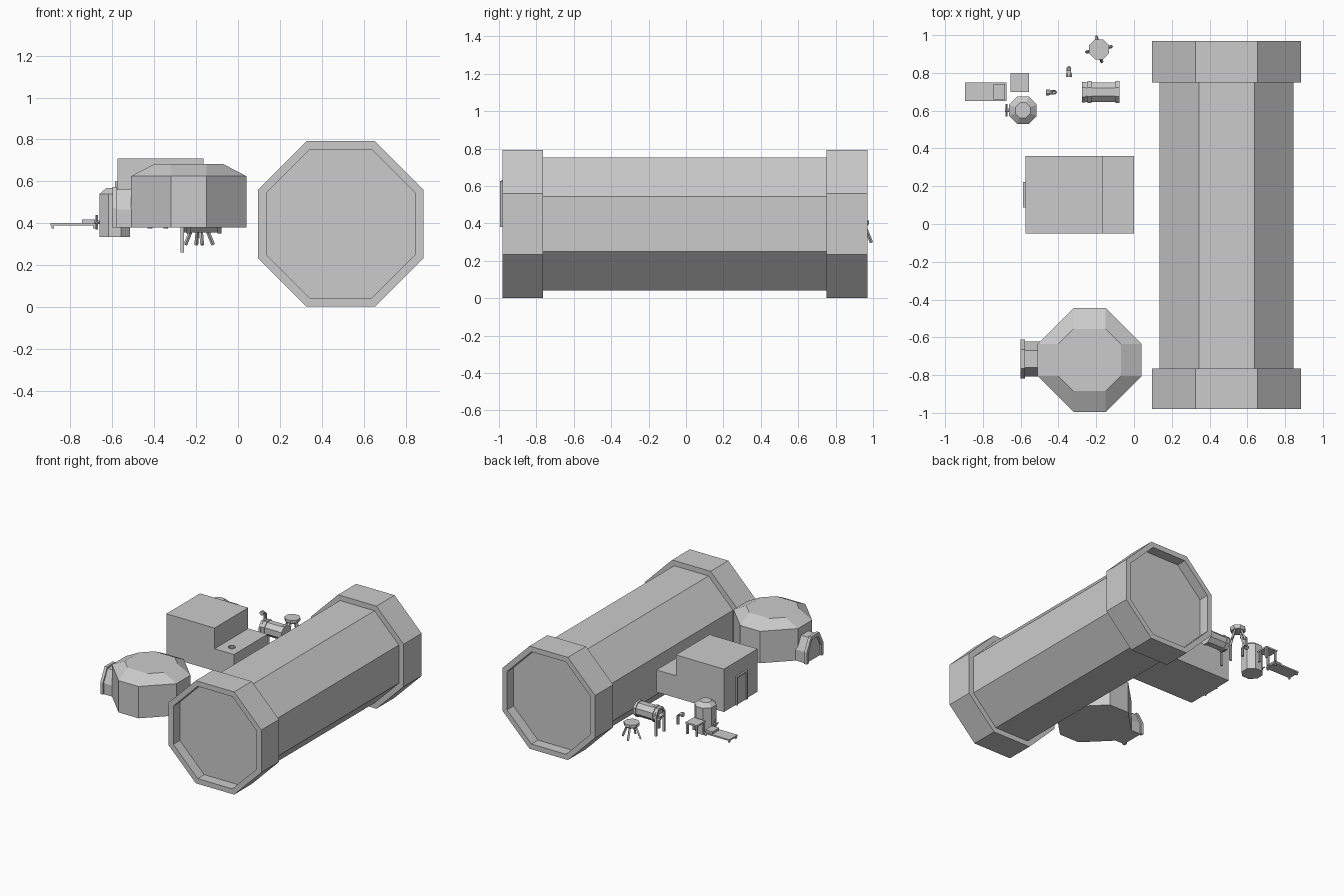
import bpy, bmesh, math
from mathutils import Vector

if "Cube" in bpy.data.objects:
    bpy.data.objects.remove(bpy.data.objects["Cube"])


def finish(bm, name):
    bmesh.ops.recalc_face_normals(bm, faces=bm.faces)
    me = bpy.data.meshes.new(name)
    bm.to_mesh(me)
    bm.free()
    ob = bpy.data.objects.new(name, me)
    bpy.context.collection.objects.link(ob)
    return ob


def loft(name, rings):
    """Closed solid through rings with equal point counts."""
    bm = bmesh.new()
    vs = [[bm.verts.new(p) for p in r] for r in rings]
    n = len(rings[0])
    for a, b in zip(vs, vs[1:]):
        for i in range(n):
            bm.faces.new((a[i], a[(i + 1) % n], b[(i + 1) % n], b[i]))
    bm.faces.new(vs[0])
    bm.faces.new(vs[-1])
    return finish(bm, name)


def box(name, x0, x1, y0, y1, z0, z1):
    q = [(x0, y0), (x1, y0), (x1, y1), (x0, y1)]
    return loft(name, [[(x, y, z) for x, y in q] for z in (z0, z1)])


def octagon(a, h=None):
    """Octagon with apothem a and half side h."""
    h = a * math.tan(math.pi / 8) if h is None else h
    return [(a, -h), (a, h), (h, a), (-h, a), (-a, h), (-a, -h), (-h, -a), (h, -a)]


def lathe(name, c, axis, steps):
    """Octagonal solid along an axis; steps are (apothem, position)."""
    rings = []
    for a, t in steps:
        ring = []
        for u, v in octagon(a):
            p = {'x': (t, c[1] + u, c[2] + v),
                 'y': (c[0] + u, t, c[2] + v),
                 'z': (c[0] + u, c[1] + v, t)}[axis]
            ring.append(p)
        rings.append(ring)
    return loft(name, rings)


def rod(name, p, q, r, n=4):
    p, q = Vector(p), Vector(q)
    d = (q - p).normalized()
    u = d.orthogonal().normalized()
    w = d.cross(u)
    ang = [2 * math.pi * (i + .5) / n for i in range(n)]
    return loft(name, [[e + r * (u * math.cos(t) + w * math.sin(t)) for t in ang] for e in (p, q)])


def arch(name, x0, x1, yc, outer, inner):
    """Arch-shaped frame: the outline goes up, over and back down the inside."""
    path = outer + inner[::-1]
    bm = bmesh.new()
    a, b = [[bm.verts.new((x, yc + y, z)) for y, z in path] for x in (x0, x1)]
    n, k = len(path), len(outer)
    for i in range(n):
        j = (i + 1) % n
        bm.faces.new((a[i], a[j], b[j], b[i]))
    for s in (a, b):
        for i in range(k - 1):
            bm.faces.new((s[i], s[i + 1], s[n - 2 - i], s[n - 1 - i]))
    return finish(bm, name)


def arch_line(w, z0, z1, t, z2):
    return [(-w, z0), (-w, z1), (-t, z2), (t, z2), (w, z1), (w, z0)]


# Large octagonal habitat with two collars and recessed ends
lathe("habitat_cylinder", (.49, 0, .397), 'y',
      [(.355, -.9), (.355, -.765), (.355, .75), (.355, .89)])
for name, y0, y1 in (("front_collar", -.98, -.765), ("rear_collar", .75, .97)):
    bm = bmesh.new()
    loops = []
    for r, y in ((.395, y0), (.395, y1), (.355, y1), (.355, y0)):
        loops.append([bm.verts.new((.49 + u, y, .397 + v)) for u, v in octagon(r)])
    for k in range(4):
        a, b = loops[k], loops[(k + 1) % 4]
        for i in range(8):
            bm.faces.new((a[i], a[(i + 1) % 8], b[(i + 1) % 8], b[i]))
    finish(bm, name)

# Stepped building: one solid from its side profile
step = [(-.575, .38), (0, .38), (0, .55), (-.165, .55), (-.165, .71), (-.575, .71)]
loft("building", [[(x, y, z) for x, z in step] for y in (-.05, .36)])
lathe("roof_vent", (-.08, .04, 0), 'z', [(.025, .545), (.025, .556), (.016, .556), (.016, .551)])

# Door with surrounding frame
arch("door_frame", -.588, -.57, .155,
     [(-.067, .38), (-.067, .6), (.067, .6), (.067, .38)],
     [(-.055, .38), (-.055, .588), (.055, .588), (.055, .38)])
box("door_panel", -.581, -.57, .1, .21, .38, .588)

# Tent with chamfered plan and sloping roof
loft("tent", [[(-.235 + u, -.72 + v, z) for u, v in octagon(a, .085)]
              for a, z in ((.275, .38), (.275, .625), (.165, .682))])
tunnel = arch_line(.092, .38, .465, .045, .56)
loft("tent_entrance", [[(x, -.715 + y, z) for y, z in tunnel] for x in (-.585, -.49)])
arch("tent_entrance_frame", -.6, -.578, -.715,
     arch_line(.103, .38, .47, .05, .572), arch_line(.078, .38, .46, .038, .545))

# Cot with pillow
box("cot_bed", -.895, -.675, .65, .75, .39, .401)
box("cot_pillow", -.745, -.683, .66, .74, .401, .418)
for x in (-.885, -.685):
    for y in (.66, .74):
        box("cot_leg", x - .006, x + .006, y - .006, y + .006, .375, .39)

# Small table
box("table_top", -.655, -.555, .7, .8, .452, .464)
for x in (-.645, -.565):
    for y in (.71, .79):
        box("table_leg", x - .007, x + .007, y - .007, y + .007, .375, .452)

# Water tank with valve
lathe("water_tank", (-.588, .602, 0), 'z', [(.073, .335), (.073, .54), (.04, .568)])
rod("valve_stem", (-.655, .602, .405), (-.684, .602, .405), .009, 6)
rod("valve_wheel_upright", (-.675, .602, .37), (-.675, .602, .44), .006)
rod("valve_wheel_crossbar", (-.675, .57, .405), (-.675, .634, .405), .006)

# Two bent vent pipes, swept along the same path in different directions
def vent_pipe(name, x, y, dx, dy):
    def ring(off, z, tilt, r):
        out = []
        for i in range(8):
            t = math.pi * (i + .5) / 4
            f, s = r * math.cos(t), r * math.sin(t)
            d = off + f * math.cos(tilt)
            out.append((x + d * dx - s * dy, y + d * dy + s * dx, z - f * -math.sin(tilt)))
        return out
    h = math.pi / 2
    loft(name, [ring(0, .375, 0, .012), ring(0, .435, 0, .012), ring(.006, .453, h / 2, .013),
                ring(.022, .458, h, .013), ring(.03, .458, h, .017), ring(.046, .458, h, .017)])


vent_pipe("vent_pipe_side", -.42, .697, -1, 0)
vent_pipe("vent_pipe_rear", -.345, .825, 0, -1)

# Barrel with end bands, on an open arch support
c = (0, .698, .408)
lathe("barrel", c, 'x', [(.052, -.262), (.052, -.085)])
for x in (-.245, -.098):
    lathe("barrel_band", c, 'x', [(.058, x), (.058, x + .02)])
arch("barrel_arch_support", -.275, -.257, .698,
     arch_line(.055, .26, .42, .025, .462), arch_line(.043, .26, .415, .02, .447))

# Stool with four splayed legs
lathe("stool_seat", (-.185, .925, 0), 'z', [(.045, .385), (.053, .398), (.053, .415)])
for i in range(4):
    t = math.radians(12 + 90 * i)
    u, v = math.cos(t), math.sin(t)
    rod("stool_leg", (-.185 + .03 * u, .925 + .03 * v, .39),
        (-.185 + .068 * u, .925 + .068 * v, .297), .009)
